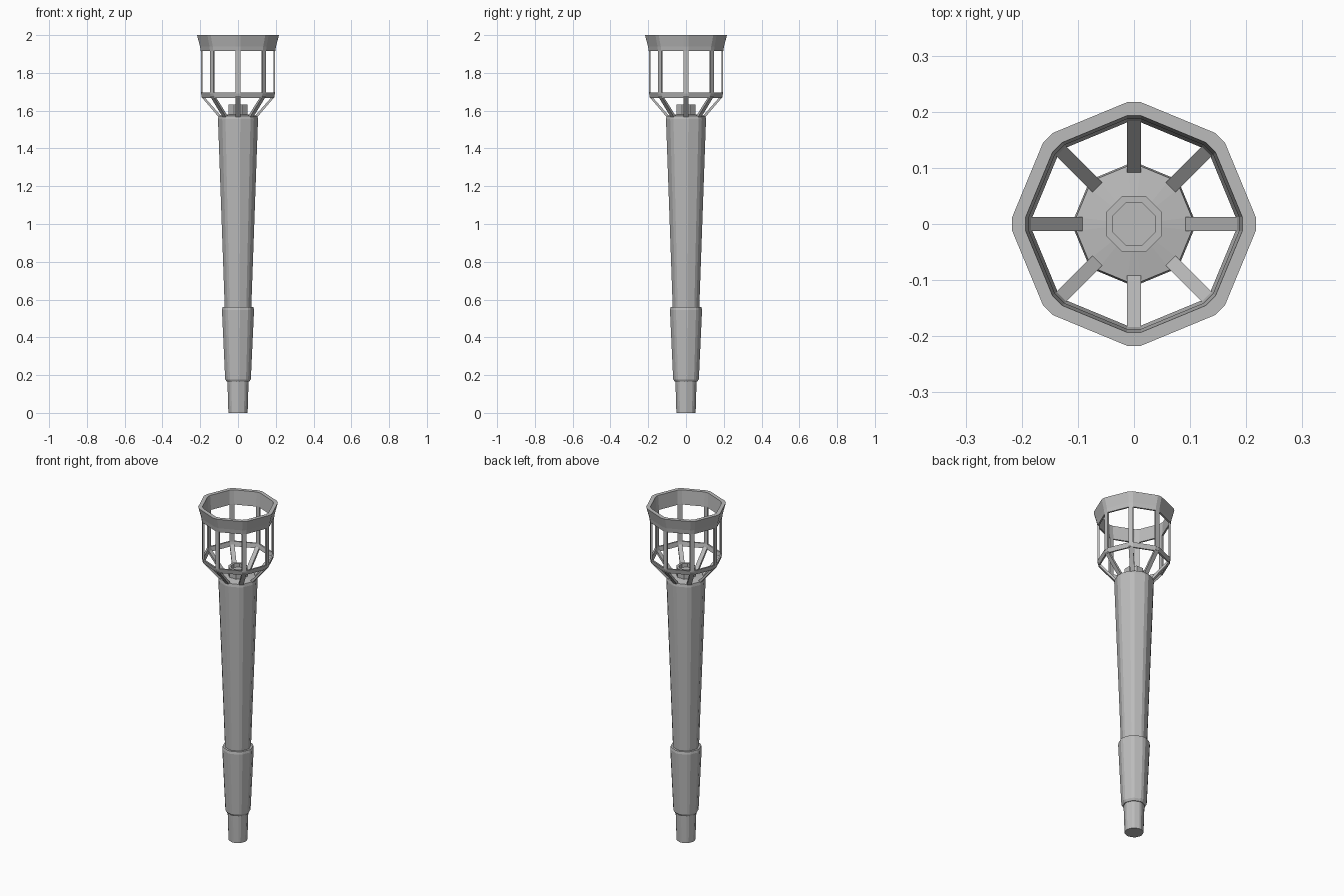
import bpy, bmesh, math
from mathutils import Matrix, Vector

cube = bpy.data.objects.get("Cube")
if cube:
    bpy.data.objects.remove(cube, do_unlink=True)

metal = bpy.data.materials.new("grey_metal")
metal.use_nodes = True
GREY = (0.5, 0.5, 0.5, 1)
metal.diffuse_color = GREY
metal.node_tree.nodes["Principled BSDF"].inputs["Base Color"].default_value = GREY

SIDES = 8
STEP = math.tau / SIDES
BAR = 0.0125  # half width of the bars and of the cut corners of the hoops


def finish(name, bm):
    bmesh.ops.remove_doubles(bm, verts=bm.verts, dist=0.0001)
    bmesh.ops.recalc_face_normals(bm, faces=bm.faces)
    mesh = bpy.data.meshes.new(name)
    bm.to_mesh(mesh)
    bm.free()
    mesh.materials.append(metal)
    obj = bpy.data.objects.new(name, mesh)
    bpy.context.collection.objects.link(obj)
    return obj


def turned(name, profile, half_width, closed=False):
    """Sweep an (r, z) profile round an octagon whose corners are cut flat."""
    bm = bmesh.new()
    rings = []
    for r, z in profile:
        w = half_width(r)
        rings.append([bm.verts.new(Matrix.Rotation(i * STEP, 3, 'Z') @ Vector((r, s * w, z)))
                      for i in range(SIDES) for s in (-1, 1)])
    pairs = list(zip(rings, rings[1:]))
    if closed:
        pairs.append((rings[-1], rings[0]))
    else:
        bm.faces.new(rings[0])
        bm.faces.new(rings[-1])
    for a, b in pairs:
        for i in range(len(a)):
            j = (i + 1) % len(a)
            bm.faces.new((a[i], a[j], b[j], b[i]))
    return finish(name, bm)


def bars(name, section):
    """Repeat a bar, given as an (r, z) side outline, round the axis."""
    bm = bmesh.new()
    for i in range(SIDES):
        turn = Matrix.Rotation(i * STEP, 3, 'Z')
        left, right = [[bm.verts.new(turn @ Vector((r, s * BAR, z))) for r, z in section]
                       for s in (-1, 1)]
        bm.faces.new(left)
        bm.faces.new(right[::-1])
        for k in range(len(section)):
            n = (k + 1) % len(section)
            bm.faces.new((left[k], left[n], right[n], right[k]))
    return finish(name, bm)


def slim(r):
    return r * 0.115


def regular(r):
    return r * math.tan(STEP / 2)


def fixed(r):
    return BAR


# Handle: foot, grip and long flared shaft with a shallow lid
turned("foot", [(0.051, 0), (0.056, 0.17)], slim)
turned("grip", [(0.06, 0.165), (0.068, 0.178), (0.085, 0.545), (0.082, 0.56)], slim)
turned("shaft", [(0.07, 0.55), (0.106, 1.555), (0.103, 1.572), (0.05, 1.58)], slim)

# Burner with a recessed mouth
turned("burner", [(0.05, 1.57), (0.05, 1.632), (0.037, 1.632), (0.037, 1.61)], regular)

# Cage: sloping struts, lower hoop, upright bars and flared rim
bars("struts", [(0.095, 1.555), (0.104, 1.568), (0.193, 1.672), (0.187, 1.682), (0.092, 1.575)])
turned("lower_hoop", [(0.19, 1.668), (0.197, 1.695), (0.187, 1.695), (0.181, 1.668)],
       fixed, closed=True)
bars("uprights", [(0.197, 1.69), (0.197, 1.92), (0.187, 1.92), (0.187, 1.69)])
turned("rim", [(0.197, 1.915), (0.201, 1.94), (0.217, 2.0), (0.193, 2.0), (0.187, 1.915)],
       fixed, closed=True)
